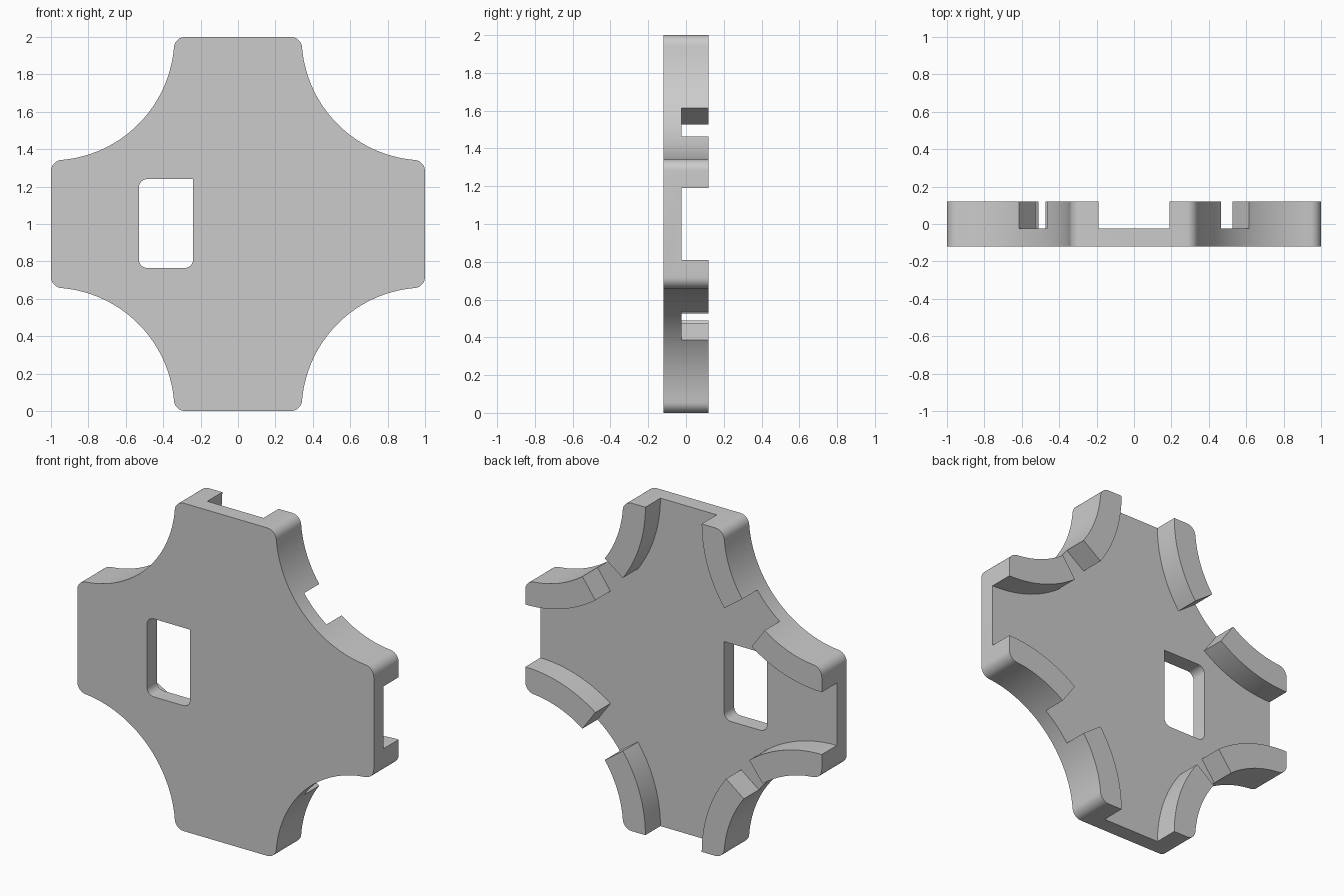
import bpy, bmesh, math

if "Cube" in bpy.data.objects:
    bpy.data.objects.remove(bpy.data.objects["Cube"], do_unlink=True)

FRONT, FLOOR, BACK = -0.12, -0.025, 0.12
SCALLOP, RIB, FILLET = 0.66, 0.15, 0.06

grey = bpy.data.materials.new("plain grey")
grey.use_nodes = True
colour = (0.6, 0.6, 0.6, 1)
grey.diffuse_color = colour
grey.node_tree.nodes["Principled BSDF"].inputs["Base Color"].default_value = colour


def arc(cx, cz, r, start, end, n):
    """Points along an arc, angles in degrees."""
    angles = [math.radians(start + (end - start) * i / n) for i in range(n + 1)]
    return [(cx + r * math.cos(a), cz + r * math.sin(a)) for a in angles]


def four_way(points):
    """Repeat one quadrant around the middle, clockwise."""
    result = []
    for _ in range(4):
        result += points
        points = [(z, -x) for x, z in points]
    return result


def prism(name, points, y0, y1):
    """Extrude an x-z outline from y0 to y1."""
    bm = bmesh.new()
    face = bm.faces.new([bm.verts.new((x, y0, z + 1)) for x, z in points])
    moved = bmesh.ops.extrude_face_region(bm, geom=[face])["geom"]
    verts = [v for v in moved if isinstance(v, bmesh.types.BMVert)]
    bmesh.ops.translate(bm, verts=verts, vec=(0, y1 - y0, 0))
    bmesh.ops.recalc_face_normals(bm, faces=bm.faces)
    mesh = bpy.data.meshes.new(name)
    bm.to_mesh(mesh)
    bm.free()
    mesh.materials.append(grey)
    obj = bpy.data.objects.new(name, mesh)
    bpy.context.collection.objects.link(obj)
    return obj


def cut(target, cutter):
    cutter.hide_render = True
    mod = target.modifiers.new("cut", "BOOLEAN")
    mod.operation, mod.solver, mod.object = "DIFFERENCE", "EXACT", cutter
    bpy.context.view_layer.objects.active = target
    bpy.ops.object.modifier_apply(modifier=mod.name)
    bpy.data.objects.remove(cutter, do_unlink=True)


# Cross-shaped body with scalloped corners and rounded arm tips
inset = 1 - FILLET
drop = math.sqrt((SCALLOP + FILLET) ** 2 - FILLET ** 2)
tilt = math.degrees(math.atan2(FILLET, drop))
quadrant = arc(1 - drop, inset, FILLET, 90, tilt, 8)
quadrant += arc(1, 1, SCALLOP, 180 + tilt, 270 - tilt, 32)[1:-1]
quadrant += arc(inset, 1 - drop, FILLET, 90 - tilt, 0, 8)
body = prism("cross_plate", four_way(quadrant), FRONT, BACK)

# Back pocket, leaving curved ribs along the scallops
wall = SCALLOP + RIB
pocket = [(1 - wall, 1.1)] + arc(1, 1, wall, 180, 270, 32) + [(1.1, 1 - wall)]
cut(body, prism("pocket_cutter", four_way(pocket), FLOOR, 0.3))

# Gap in the middle of each rib
for sx, sz in ((1, 1), (-1, 1), (1, -1), (-1, -1)):
    half = 7.8 if sx + sz < 0 else 9.3
    near = arc(1, 1, 0.5, 225 - half, 225 + half, 1)
    far = arc(1, 1, 0.9, 225 + half, 225 - half, 1)
    wedge = [(sx * x, sz * z) for x, z in near + far]
    cut(body, prism("gap_cutter", wedge, FLOOR, 0.3))

# Window with one square corner
left, right, low, high, r = -0.53, -0.24, -0.235, 0.24, 0.045
window = arc(left + r, low + r, r, 180, 270, 8) + arc(right - r, low + r, r, 270, 360, 8)
window += [(right, high)] + arc(left + r, high - r, r, 90, 180, 8)
cut(body, prism("window_cutter", window, -0.3, 0.3))

bpy.ops.object.select_all(action="DESELECT")
body.select_set(True)
bpy.context.view_layer.objects.active = body
bpy.ops.object.shade_smooth_by_angle(angle=math.radians(30))
